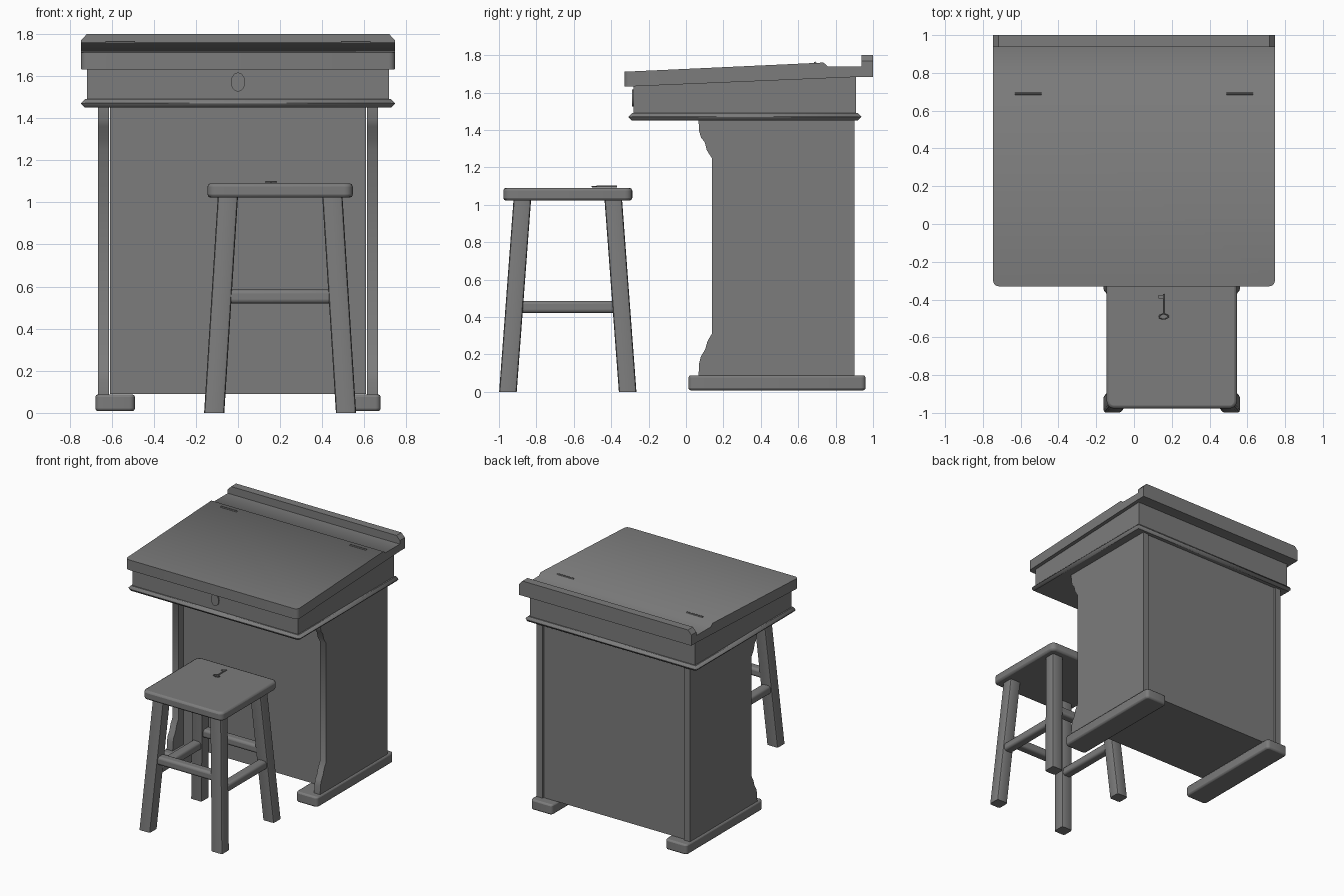
import bpy, bmesh
from math import radians
from mathutils import Vector

if "Cube" in bpy.data.objects:
    bpy.data.objects.remove(bpy.data.objects["Cube"])

# Dark wood tone shared by every part
wood = bpy.data.materials.new("dark_wood")
wood.diffuse_color = (0.2, 0.2, 0.2, 1)
wood.use_nodes = True
wood.node_tree.nodes["Principled BSDF"].inputs["Base Color"].default_value = wood.diffuse_color


def finish(bm, name, bevel=0.0, segs=2, angle=35):
    bmesh.ops.recalc_face_normals(bm, faces=bm.faces)
    me = bpy.data.meshes.new(name)
    bm.to_mesh(me)
    bm.free()
    me.materials.append(wood)
    ob = bpy.data.objects.new(name, me)
    bpy.context.collection.objects.link(ob)
    bpy.ops.object.select_all(action='DESELECT')
    ob.select_set(True)
    bpy.context.view_layer.objects.active = ob
    bpy.ops.object.shade_smooth_by_angle(angle=radians(angle))
    if bevel:
        m = ob.modifiers.new("bevel", 'BEVEL')
        m.width, m.segments, m.limit_method = bevel, segs, 'ANGLE'
    return ob


def box(name, x, y, z, bevel=0.0, segs=2, corner=0.0):
    """Box from ranges; corner rounds the upright edges first."""
    bm = bmesh.new()
    bmesh.ops.create_cube(bm, size=1)
    for v in bm.verts:
        v.co = [(a + b) / 2 + c * (b - a) for (a, b), c in zip((x, y, z), v.co)]
    if corner:
        up = [e for e in bm.edges if abs(e.verts[0].co.z - e.verts[1].co.z) > 0.01]
        bmesh.ops.bevel(bm, geom=up, offset=corner, segments=4,
                        profile=0.5, affect='EDGES')
    return finish(bm, name, bevel, segs)


def prism(name, pts, offset, round_edge=None, angle=35):
    """Extrude a flat outline by offset; optionally round chosen edges."""
    bm = bmesh.new()
    f = bm.faces.new([bm.verts.new(p) for p in pts])
    for v in bmesh.ops.extrude_face_region(bm, geom=[f])['geom']:
        if isinstance(v, bmesh.types.BMVert):
            v.co += Vector(offset)
    if round_edge:
        edges = [e for e in bm.edges if round_edge(e)]
        bmesh.ops.bevel(bm, geom=edges, offset=0.03, segments=4,
                        profile=0.5, affect='EDGES')
    return finish(bm, name, angle=angle)


def slab(name, profile, x0, x1, **kw):
    return prism(name, [(x0, y, z) for y, z in profile], (x1 - x0, 0, 0), **kw)


def rod(name, a, b, r, sides=16, scale=(1, 1, 1)):
    a, b = Vector(a), Vector(b)
    bm = bmesh.new()
    bmesh.ops.create_cone(bm, cap_ends=True, segments=sides, radius1=r,
                          radius2=r, depth=(b - a).length)
    q = (b - a).to_track_quat('Z', 'Y')
    for v in bm.verts:
        p = q @ v.co
        v.co = Vector([p[i] * scale[i] for i in range(3)]) + (a + b) / 2
    return finish(bm, name)


# Writing lid with rounded front corners, soft step and pen tray
lid = [(-0.33, 1.631), (-0.33, 1.711), (0.735, 1.76), (0.757, 1.74),
       (0.938, 1.74), (0.938, 1.684), (0.91, 1.683)]
slab("writing_lid", lid, -0.746, 0.746, angle=55,
     round_edge=lambda e: all(v.co.y < -0.32 for v in e.verts)
     and abs(e.verts[0].co.x - e.verts[1].co.x) < 1e-4)

# Back ledge with chamfered ends
ledge = [(-0.746, 1.684), (0.746, 1.684), (0.746, 1.768),
         (0.717, 1.80), (-0.717, 1.80), (-0.746, 1.768)]
prism("back_ledge", [(x, 0.938, z) for x, z in ledge], (0, 0.062, 0))

# Desk compartment below the lid, pointed moulding, keyhole plate
slab("desk_compartment", [(-0.28, 1.48), (-0.28, 1.634), (0.91, 1.684), (0.91, 1.48)],
     -0.717, 0.717)
box("moulding", (-0.746, 0.746), (-0.308, 0.938), (1.45, 1.49), 0.019, 1)
rod("keyhole_plate", (0, -0.288, 1.571), (0, -0.27, 1.571), 0.045, 24, (0.75, 1, 1))

# Pedestal body
box("pedestal_body", (-0.607, 0.607), (0.19, 0.89), (0.09, 1.455))

# Shaped side panels, feet and hinges, both sides
side = [(0.90, 0.08), (0.90, 1.455), (0.067, 1.455), (0.07, 1.395), (0.08, 1.36),
        (0.10, 1.335), (0.112, 1.29), (0.138, 1.25), (0.138, 0.31),
        (0.115, 0.27), (0.102, 0.225), (0.08, 0.19), (0.07, 0.15), (0.067, 0.08)]
for s, n in ((-1, "left"), (1, "right")):
    slab(n + "_side_panel", side, *sorted((s * 0.613, s * 0.665)))
    box(n + "_foot", sorted((s * 0.49, s * 0.677)), (0.013, 0.96), (0.008, 0.088),
        0.012, 2, corner=0.025)
    rod(n + "_hinge", (s * 0.49, 0.69, 1.758), (s * 0.63, 0.69, 1.758), 0.007, 10)

# Stool seat with rounded corners
CX, CY = 0.2, -0.632
box("stool_seat", (CX - 0.345, CX + 0.345), (CY - 0.345, CY + 0.345),
    (1.022, 1.09), 0.015, 2, corner=0.04)

# Splayed stool legs
for sx, nx in ((-1, "left"), (1, "right")):
    for sy, ny in ((-1, "front"), (1, "back")):
        bm = bmesh.new()
        bmesh.ops.create_cube(bm, size=1)
        for v in bm.verts:
            top = v.co.z > 0
            ox, oy = (0.248, 0.243) if top else (0.313, 0.32)
            v.co = (CX + sx * ox + v.co.x * 0.096, CY + sy * oy + v.co.y * 0.094,
                    1.03 if top else 0.0)
        up = [e for e in bm.edges if abs(e.verts[0].co.z - e.verts[1].co.z) > 0.5]
        bmesh.ops.bevel(bm, geom=up, offset=0.014, segments=2, profile=0.5, affect='EDGES')
        finish(bm, f"stool_{ny}_{nx}_leg")

# Rounded stretchers: higher across x, lower along y
for s, a, b in ((-1, "front", "left"), (1, "back", "right")):
    y, x = CY + s * 0.28, CX + s * 0.284
    box(f"{a}_stretcher", (CX - 0.27, CX + 0.27), (y - 0.037, y + 0.037),
        (0.52, 0.585), 0.018, 3)
    box(f"{b}_stretcher", (x - 0.037, x + 0.037), (CY - 0.27, CY + 0.27),
        (0.421, 0.486), 0.018, 3)

# Key lying on the seat: shaft, bow ring and bit
KX, KZ = 0.157, 1.097
rod("key_shaft", (KX, -0.478, KZ), (KX, -0.37, KZ), 0.005, 10)
bpy.ops.mesh.primitive_torus_add(major_radius=0.022, minor_radius=0.004,
                                 major_segments=20, minor_segments=8,
                                 location=(KX, -0.49, KZ))
bow = bpy.context.object
bow.name = "key_bow"
bow.scale = (1.1, 0.6, 1)
bow.data.materials.append(wood)
bpy.ops.object.shade_smooth_by_angle()
box("key_bit", (KX - 0.027, KX), (-0.395, -0.375), (KZ - 0.003, KZ + 0.003))
